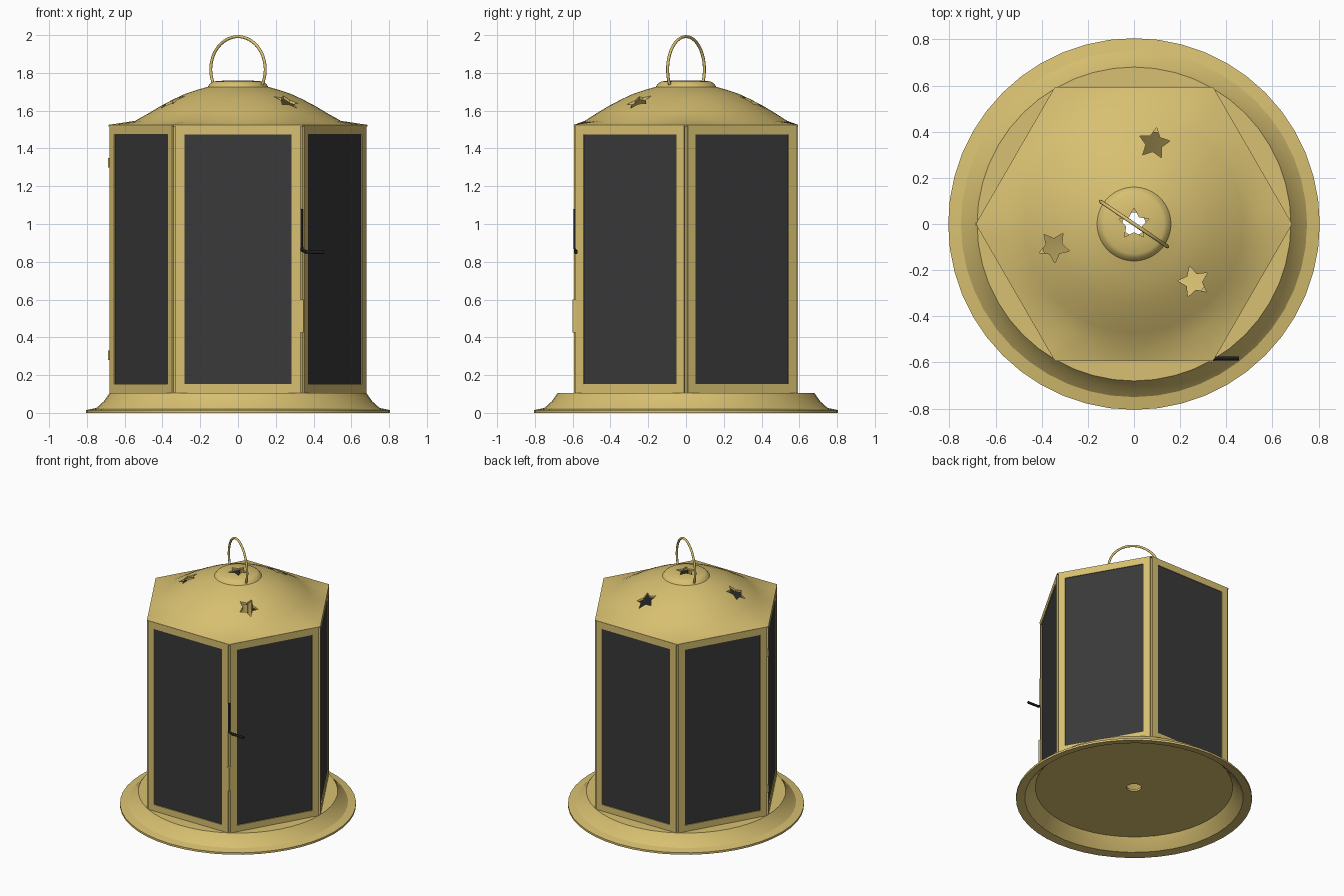
import bpy, bmesh
from math import sin, cos, pi, radians
from mathutils import Matrix, Vector

if "Cube" in bpy.data.objects:
    bpy.data.objects.remove(bpy.data.objects["Cube"], do_unlink=True)


def material(name, rgb):
    m = bpy.data.materials.new(name)
    m.use_nodes = True
    m.diffuse_color = (*rgb, 1)
    m.node_tree.nodes["Principled BSDF"].inputs["Base Color"].default_value = (*rgb, 1)
    return m


BRASS = material("brass", (0.69, 0.53, 0.165))
GLASS = material("smoked_glass", (0.041, 0.041, 0.041))
IRON = material("black_iron", (0.012, 0.012, 0.012))

CORNER, FACE = 0.685, 0.594      # hexagon corner radius and face distance
FLOOR, EAVES = 0.105, 1.522      # body bottom and top


def finish(name, bm, mat, smooth=None):
    bmesh.ops.recalc_face_normals(bm, faces=bm.faces)
    mesh = bpy.data.meshes.new(name)
    bm.to_mesh(mesh)
    bm.free()
    mesh.materials.append(mat)
    ob = bpy.data.objects.new(name, mesh)
    bpy.context.collection.objects.link(ob)
    if smooth:
        activate(ob)
        bpy.ops.object.shade_smooth_by_angle(angle=radians(smooth))
    return ob


def activate(ob):
    bpy.ops.object.select_all(action='DESELECT')
    ob.select_set(True)
    bpy.context.view_layer.objects.active = ob


def add_box(bm, lo, hi, turn=0):
    lo, hi = Vector(lo), Vector(hi)
    size = Matrix.Diagonal((*(hi - lo), 1))
    bmesh.ops.create_cube(bm, size=1, matrix=Matrix.Rotation(turn, 4, 'Z')
                          @ Matrix.Translation((lo + hi) / 2) @ size)


def add_post(bm, angle, dist, r, z0, z1, sides=10):
    at = (dist * cos(angle), dist * sin(angle), (z0 + z1) / 2)
    bmesh.ops.create_cone(bm, cap_ends=True, segments=sides, radius1=r, radius2=r,
                          depth=z1 - z0, matrix=Matrix.Translation(at)
                          @ Matrix.Rotation(angle, 4, 'Z'))


def bridge(bm, rings, closed=False):
    pairs = list(zip(rings, rings[1:])) + ([(rings[-1], rings[0])] if closed else [])
    for a, b in pairs:
        for i in range(len(a)):
            j = (i + 1) % len(a)
            bm.faces.new((a[i], a[j], b[j], b[i]))


def lathe(name, profile, mat, sides=48):
    bm = bmesh.new()
    rings = [[bm.verts.new((r * cos(2 * pi * i / sides), r * sin(2 * pi * i / sides), z))
              for i in range(sides)] for r, z in profile]
    bridge(bm, rings, closed=True)
    return finish(name, bm, mat, 30)


def wire(name, points, radius, mat):
    curve = bpy.data.curves.new(name, 'CURVE')
    curve.dimensions = '3D'
    curve.bevel_depth = radius
    curve.bevel_resolution = 3
    curve.use_fill_caps = True
    spline = curve.splines.new('POLY')
    spline.points.add(len(points) - 1)
    for p, co in zip(spline.points, points):
        p.co = (*co, 1)
    spline.use_smooth = True
    curve.materials.append(mat)
    ob = bpy.data.objects.new(name, curve)
    bpy.context.collection.objects.link(ob)


# Flared hollow base with a drain hole, and the dish inside
lathe("base", [(0.05, 0.105), (0.68, 0.105), (0.71, 0.062), (0.75, 0.026), (0.805, 0.015),
               (0.805, 0), (0.745, 0.01), (0.70, 0.055), (0.673, 0.09), (0.05, 0.09)], BRASS)
lathe("candle_dish", [(0.1, 0.115), (0.41, 0.4), (0.41, 0.385), (0.1, 0.106)], BRASS)

# Six framed glass walls
for i in range(6):
    turn = radians(30 + 60 * i)
    half, bar, inner = 0.332, 0.048, FACE - 0.03
    frame = bmesh.new()
    for s in (-1, 1):
        a, b = sorted((s * half, s * (half - bar)))
        add_box(frame, (inner, a, FLOOR), (FACE, b, EAVES), turn)
    for z in (FLOOR, EAVES - bar):
        add_box(frame, (inner, bar - half, z), (FACE, half - bar, z + bar), turn)
    finish(f"wall_frame_{i + 1}", frame, BRASS)
    pane = bmesh.new()
    add_box(pane, (FACE - 0.018, bar - half, FLOOR + bar),
            (FACE - 0.006, half - bar, EAVES - bar), turn)
    finish(f"glass_pane_{i + 1}", pane, GLASS)

# Recessed corner posts
posts = bmesh.new()
for i in range(6):
    add_post(posts, i * pi / 3, CORNER - 0.03, 0.02, FLOOR, EAVES, 6)
finish("corner_posts", posts, BRASS)

# Domed roof, hexagonal at the eaves and round above: radius, hexagon share, height
SIDES = 72
roof_rings = [(0.685, 1, 1.516), (0.685, 1, 1.525), (0.545, 0.12, 1.546), (0.47, 0, 1.588),
              (0.41, 0, 1.624), (0.34, 0, 1.661), (0.28, 0, 1.689), (0.21, 0, 1.712),
              (0.16, 0, 1.726), (0.147, 0, 1.745), (0.13, 0, 1.755), (0.05, 0, 1.761)]
bm = bmesh.new()
rings = []
for r, share, z in roof_rings:
    ring = []
    for i in range(SIDES):
        a = 2 * pi * i / SIDES
        hexagon = cos(pi / 6) / cos(a % (pi / 3) - pi / 6)
        d = r * (1 - share + share * hexagon)
        ring.append(bm.verts.new((d * cos(a), d * sin(a), z)))
    rings.append(ring)
bridge(bm, rings)
bm.faces.new(rings[-1])
roof = finish("roof", bm, BRASS)

# Star shaped openings
cutters = bmesh.new()
stars = [(0, 0, 90)] + [(0.36 * cos(radians(a)), 0.36 * sin(radians(a)), a + 5)
                        for a in (76, 196, 316)]
for x, y, spin in stars:
    loops = []
    for z in (1.45, 1.9):
        loops.append([cutters.verts.new((x + r * cos(a), y + r * sin(a), z))
                      for k in range(10)
                      for r, a in [((0.07, 0.036)[k % 2], radians(spin) + k * pi / 5)]])
    bridge(cutters, loops)
    cutters.faces.new(loops[0])
    cutters.faces.new(loops[1])
cutter = finish("star_cutter", cutters, BRASS)
cutter.hide_render = True
shell = roof.modifiers.new("shell", 'SOLIDIFY')
shell.thickness = 0.014
shell.offset = -1
cut = roof.modifiers.new("stars", 'BOOLEAN')
cut.operation = 'DIFFERENCE'
cut.solver = 'EXACT'
cut.object = cutter
activate(roof)
bpy.ops.object.modifier_apply(modifier="shell")
bpy.ops.object.modifier_apply(modifier="stars")
bpy.data.objects.remove(cutter, do_unlink=True)
activate(roof)
bpy.ops.object.shade_smooth_by_angle(angle=radians(35))

# Wire carrying loop
swing = radians(-34)
loop = []
for k in range(41):
    a = radians(-27 + 234 * k / 40)
    d = 0.174 * cos(a)
    loop.append((d * cos(swing), d * sin(swing), 1.818 + 0.174 * sin(a)))
wire("carrying_loop", loop, 0.008, BRASS)

# Door hinges and latch
hinges = bmesh.new()
for z in (0.28, 1.3):
    add_post(hinges, pi, CORNER - 0.006, 0.01, z, z + 0.05)
finish("door_hinges", hinges, BRASS, 40)
plate = bmesh.new()
add_box(plate, (0.325, -0.6, 0.425), (0.346, -0.58, 0.6))
finish("latch_plate", plate, BRASS)
wire("latch_handle", [(0.336, -0.587, 1.08), (0.336, -0.587, 0.88), (0.34, -0.585, 0.862),
                      (0.36, -0.582, 0.852), (0.455, -0.582, 0.85)], 0.009, IRON)
